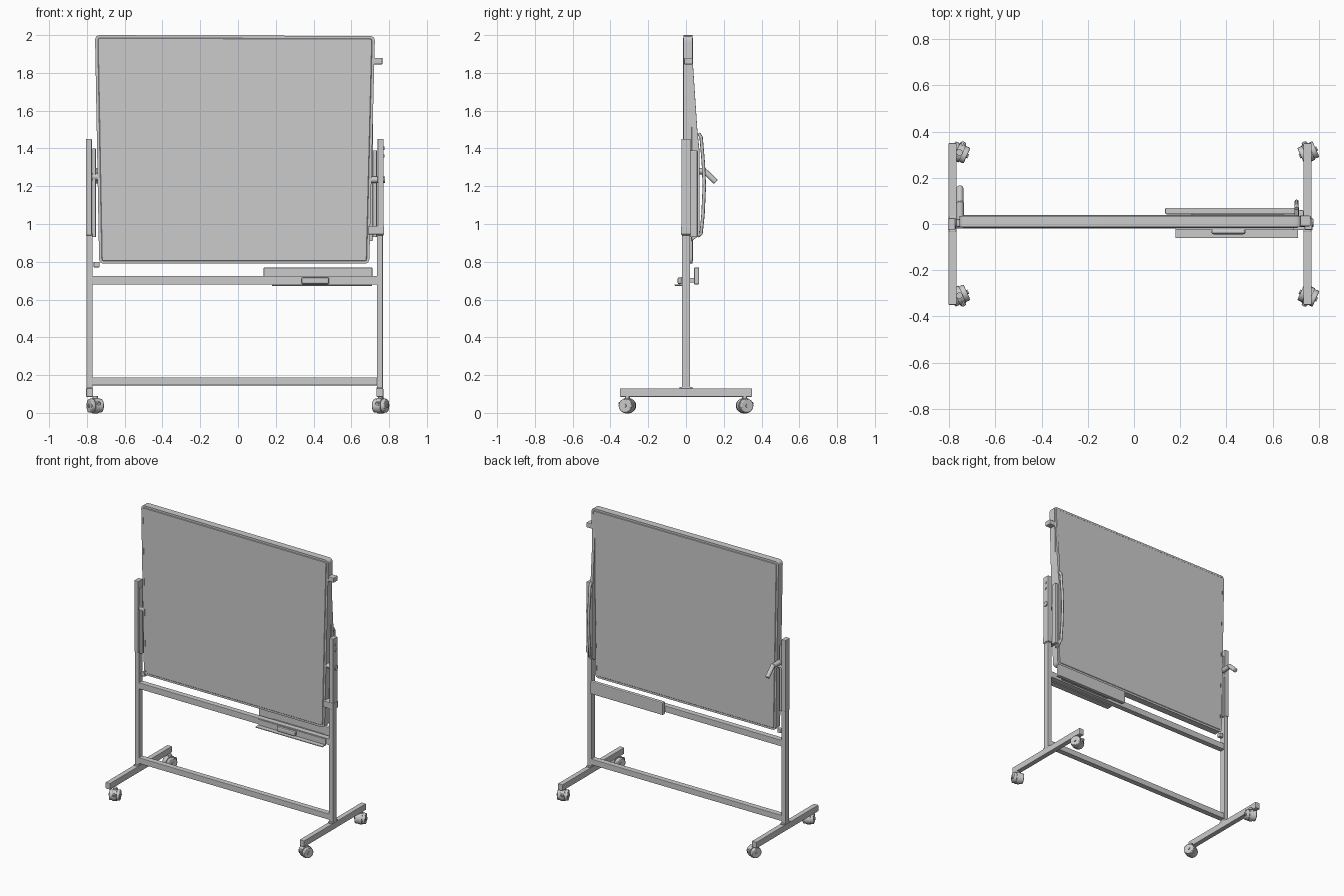
import bpy, bmesh, math
from mathutils import Vector

old = bpy.data.objects.get("Cube")
if old:
    bpy.data.objects.remove(old, do_unlink=True)

grey = bpy.data.materials.new("light grey")
grey.use_nodes = True
grey.diffuse_color = (0.6, 0.6, 0.6, 1)
grey.node_tree.nodes["Principled BSDF"].inputs["Base Color"].default_value = (0.6, 0.6, 0.6, 1)


def finish(name, bm, bevel=0, smooth=False):
    """Turn a bmesh into a named object with the grey material."""
    bmesh.ops.recalc_face_normals(bm, faces=bm.faces)
    mesh = bpy.data.meshes.new(name)
    bm.to_mesh(mesh)
    bm.free()
    mesh.materials.append(grey)
    ob = bpy.data.objects.new(name, mesh)
    bpy.context.collection.objects.link(ob)
    if bevel:
        mod = ob.modifiers.new("edge", "BEVEL")
        mod.width, mod.segments = bevel, 2
    if smooth:
        bpy.ops.object.select_all(action="DESELECT")
        ob.select_set(True)
        bpy.context.view_layer.objects.active = ob
        bpy.ops.object.shade_smooth_by_angle()
    return ob


def box(name, x, y, z, bevel=0.003):
    """Box from three (low, high) ranges."""
    bm = bmesh.new()
    bmesh.ops.create_cube(bm, size=1)
    for v in bm.verts:
        v.co = [(r[0] + r[1]) / 2 + c * (r[1] - r[0]) for r, c in zip((x, y, z), v.co)]
    return finish(name, bm, bevel)


def rod(name, a, b, radius, sides=16, bevel=0):
    """Cylinder between two points."""
    a, b = Vector(a), Vector(b)
    bm = bmesh.new()
    bmesh.ops.create_cone(bm, cap_ends=True, segments=sides, radius1=radius,
                          radius2=radius, depth=(b - a).length)
    turn = (b - a).to_track_quat("Z", "Y")
    for v in bm.verts:
        v.co = turn @ v.co + (a + b) / 2
    return finish(name, bm, bevel, True)


def prism(name, points, place, shift):
    """Extrude a flat outline along a vector."""
    bm = bmesh.new()
    face = bm.faces.new([bm.verts.new(place(*p)) for p in points])
    side = bmesh.ops.extrude_face_region(bm, geom=[face])["geom"]
    bmesh.ops.translate(bm, vec=shift, verts=[g for g in side if isinstance(g, bmesh.types.BMVert)])
    return bm


# Board: rounded, slightly tapering outline with a recessed panel on both faces
corners = [(-0.735, 0.79), (0.695, 0.79), (0.725, 1.995), (-0.757, 2.0)]
outline = []
for i, c in enumerate(corners):
    c = Vector(c)
    before = (Vector(corners[i - 1]) - c).normalized() * 0.028
    after = (Vector(corners[(i + 1) % 4]) - c).normalized() * 0.028
    for k in range(6):
        t = k / 5
        outline.append(c + before * (1 - t) ** 2 + after * t ** 2)
bm = prism("board", outline, lambda x, z: (x, -0.014, z), (0, 0.049, 0))
bm.normal_update()
for f in [f for f in bm.faces if len(f.verts) > 4]:
    bmesh.ops.inset_individual(bm, faces=[f], thickness=0.014)
    bmesh.ops.inset_individual(bm, faces=[f], thickness=0.003, depth=-0.003)
finish("board", bm, smooth=True)

# Stand: posts, feet, caps and casters on each side
for side, s, px in (("right", -1, -0.786), ("left", 1, 0.751)):
    box(side + "_post", (px - 0.016, px + 0.016), (-0.021, 0.021), (0.12, 0.95))
    ux = px + s * 0.004
    box(side + "_upper_post", (ux - 0.016, ux + 0.016), (-0.024, 0.025), (0.94, 1.45))
    box(side + "_foot", (px - 0.018, px + 0.018), (-0.35, 0.35), (0.085, 0.13))
    box(side + "_foot_joint", (px - 0.017, px + 0.017), (-0.035, 0.035), (0.128, 0.137))
    for end, y in (("front", -0.31), ("back", 0.31)):
        name = f"{side}_{end}_caster"
        cx = px + (0.004 if s > 0 else 0.03)
        c = Vector((cx, y, 0.038))
        axis = Vector((1, 0.45 * s * (1 if y > 0 else -1), 0)).normalized()
        for n, d in (("inner", -1), ("outer", 1)):
            rod(f"{name}_{n}_wheel", c + axis * d * 0.012, c + axis * d * 0.036, 0.037, 20, 0.005)
        rod(name + "_axle", c - axis * 0.042, c + axis * 0.042, 0.01)
        rod(name + "_stem", (cx, y, 0.035), (cx, y, 0.09), 0.014)
        # hood over the wheel pair, with its brake tab
        rod(name + "_hood", c - axis * 0.014, c + axis * 0.014, 0.041, 20)
        tab = Vector((-axis.y, axis.x, 0)) * (1 if y > 0 else -1)
        rod(name + "_brake", c + tab * 0.02 + Vector((0, 0, 0.02)),
            c + tab * 0.046 + Vector((0, 0, 0.008)), 0.011, 8)

box("lower_crossbar", (-0.772, 0.737), (-0.02, 0.02), (0.146, 0.188))
box("upper_crossbar", (-0.772, 0.74), (-0.02, 0.02), (0.68, 0.725))

# Pen tray on the front and storage box on the back
box("tray_floor", (0.18, 0.71), (-0.06, -0.018), (0.673, 0.679), 0.001)
box("tray_back", (0.18, 0.71), (-0.026, -0.019), (0.677, 0.72), 0.001)
box("tray_eraser", (0.335, 0.483), (-0.045, -0.022), (0.681, 0.718), 0.01)
box("back_box", (0.135, 0.712), (0.042, 0.07), (0.68, 0.77), 0.006)
box("back_box_mount", (0.25, 0.65), (0.018, 0.045), (0.69, 0.715))

# Pivots joining the board to the posts
rod("right_pivot", (-0.775, 0.005, 1.25), (-0.735, 0.005, 1.25), 0.02)
rod("left_pivot", (0.70, 0.005, 1.235), (0.778, 0.005, 1.235), 0.017)
for z in (1.36, 1.4):
    rod("post_bolt", (0.765, 0.002, z), (0.776, 0.002, z), 0.009, 12)
box("left_clamp", (0.69, 0.773), (-0.027, 0.027), (0.945, 0.99))
box("left_catch", (0.715, 0.765), (-0.01, 0.036), (1.845, 1.88), 0.005)

# Side brackets beside the board
box("right_bracket", (-0.771, -0.752), (-0.012, 0.022), (0.93, 1.4), 0.005)
box("right_bracket_tail", (-0.765, -0.733), (-0.008, 0.018), (0.77, 0.8), 0.005)
box("left_bracket", (0.712, 0.736), (0.02, 0.06), (0.93, 1.39), 0.005)

# Locking lever
rod("lever_hub", (-0.754, 0.0, 1.28), (-0.754, 0.095, 1.28), 0.017, 16, 0.003)
rod("lever_handle", (-0.754, 0.09, 1.288), (-0.754, 0.158, 1.222), 0.015, 16, 0.004)

# Tapering rail and open grip along the board's left edge
rail = [(0.03, 1.95), (0.06, 1.5), (0.072, 1.38), (0.072, 0.94), (0.03, 0.91)]
finish("left_edge_rail", prism("rail", rail, lambda y, z: (0.694, y, z), (0.02, 0, 0)), 0.002)
grip = [(0.066, 1.48), (0.08, 1.46), (0.092, 1.32), (0.097, 1.2),
        (0.09, 1.05), (0.08, 0.95), (0.062, 0.935)]
curve = bpy.data.curves.new("left_edge_grip", "CURVE")
curve.dimensions = "3D"
curve.bevel_depth, curve.bevel_resolution = 0.009, 2
curve.use_fill_caps = True
curve.materials.append(grey)
path = curve.splines.new("POLY")
path.points.add(len(grip) - 1)
for p, (y, z) in zip(path.points, grip):
    p.co = (0.704, y, z, 1)
bpy.context.collection.objects.link(bpy.data.objects.new("left_edge_grip", curve))
